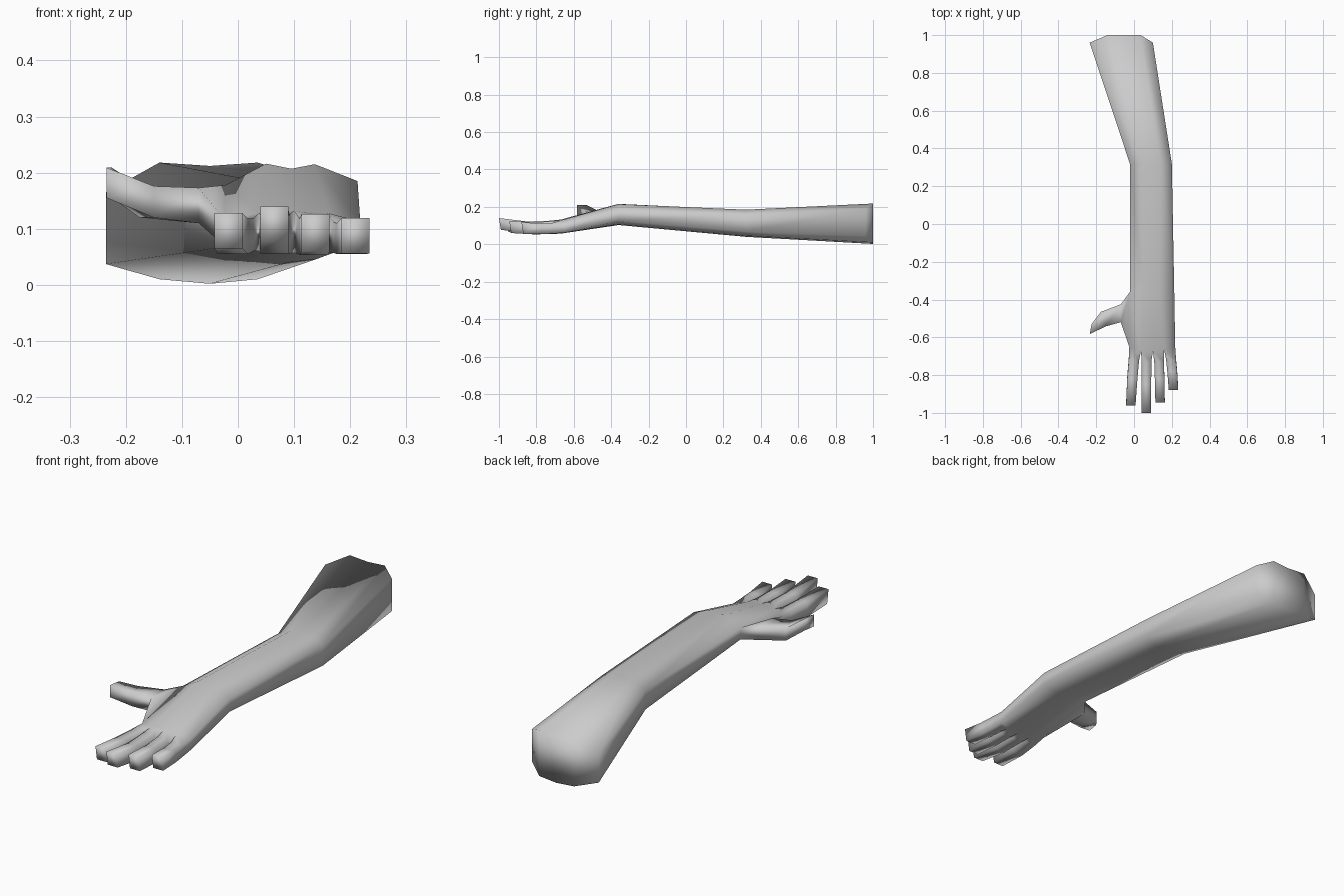
import bpy, bmesh

if "Cube" in bpy.data.objects:
    bpy.data.objects.remove(bpy.data.objects["Cube"])

bm = bmesh.new()


def loop(points):
    return [bm.verts.new(p) for p in points]


def bridge(a, b):
    # skin two closed loops of equal length with quads
    n = len(a)
    for i in range(n):
        j = (i + 1) % n
        bm.faces.new((a[i], a[j], b[j], b[i]))


# Arm cross-sections: five columns on top and five below, matching four fingers
# (y of each column, x, top z, bottom z)
sections = [
    ((.96, 1, 1, 1, .96), (-.235, -.14, -.05, .035, .10),
     (.165, .218, .212, .218, .19), (.037, .01, .002, .01, .045)),
    ((.32,) * 5, (-.022, .04, .09, .14, .20),
     (.155, .184, .179, .185, .16), (.068, .046, .04, .046, .068)),
    ((-.36,) * 5, (-.022, .05, .095, .137, .213),
     (.178, .216, .207, .215, .185), (.125, .107, .103, .107, .125)),
    ((-.65, -.67, -.67, -.67, -.65), (-.025, .037, .10, .16, .218),
     (.118, .128, .132, .128, .112), (.07, .06, .057, .057, .062)),
]
tops, bottoms = [], []
for ys, xs, zt, zb in sections:
    tops.append(loop(zip(xs, ys, zt)))
    bottoms.append(loop(zip(xs, ys, zb)))

# Forearm and palm skin; the palm's thumb side stays open for the thumb
for k in range(3):
    t0, t1, b0, b1 = tops[k], tops[k + 1], bottoms[k], bottoms[k + 1]
    for i in range(4):
        bm.faces.new((t0[i], t0[i + 1], t1[i + 1], t1[i]))
        bm.faces.new((b0[i], b1[i], b1[i + 1], b0[i + 1]))
    bm.faces.new((t0[4], b0[4], b1[4], t1[4]))
    if k < 2:
        bm.faces.new((t0[0], t1[0], b1[0], b0[0]))

# Elbow end cap
for i in range(4):
    bm.faces.new((tops[0][i], bottoms[0][i], bottoms[0][i + 1], tops[0][i + 1]))

# Fingers: (left x, right x, y, bottom z, top z) per joint
fingers = [
    [(-.028, .027, -.72, .06, .118), (-.036, .018, -.82, .055, .118), (-.042, .008, -.96, .065, .128)],
    [(.04, .092, -.73, .056, .126), (.04, .091, -.85, .056, .122), (.04, .09, -1.0, .078, .14)],
    [(.107, .158, -.73, .055, .122), (.11, .161, -.82, .053, .118), (.113, .163, -.945, .06, .126)],
    [(.17, .222, -.72, .057, .112), (.176, .228, -.78, .055, .11), (.184, .234, -.88, .056, .119)],
]
for i, joints in enumerate(fingers):
    ring = [tops[3][i], tops[3][i + 1], bottoms[3][i + 1], bottoms[3][i]]
    for xl, xr, y, zb, zt in joints:
        new = loop([(xl, y, zt), (xr, y, zt), (xr, y + .01, zb), (xl, y + .01, zb)])
        bridge(ring, new)
        ring = new
    bm.faces.new(ring)

# Thumb: (x, y) of back edge, (x, y) of front edge, bottom z, top z
ring = [tops[2][0], tops[3][0], bottoms[3][0], bottoms[2][0]]
for (xa, ya), (xb, yb), zb, zt in [
        ((-.07, -.425), (-.07, -.52), .11, .173),
        ((-.175, -.465), (-.15, -.542), .12, .176),
        ((-.225, -.53), (-.234, -.583), .155, .209)]:
    new = loop([(xa, ya, zt), (xb, yb, zt), (xb, yb, zb), (xa, ya, zb)])
    bridge(ring, new)
    ring = new
bm.faces.new(ring)

bmesh.ops.recalc_face_normals(bm, faces=bm.faces[:])
for f in bm.faces:
    f.smooth = True
mesh = bpy.data.meshes.new("arm_with_hand")
bm.to_mesh(mesh)
bm.free()
arm = bpy.data.objects.new("arm_with_hand", mesh)
bpy.context.collection.objects.link(arm)
